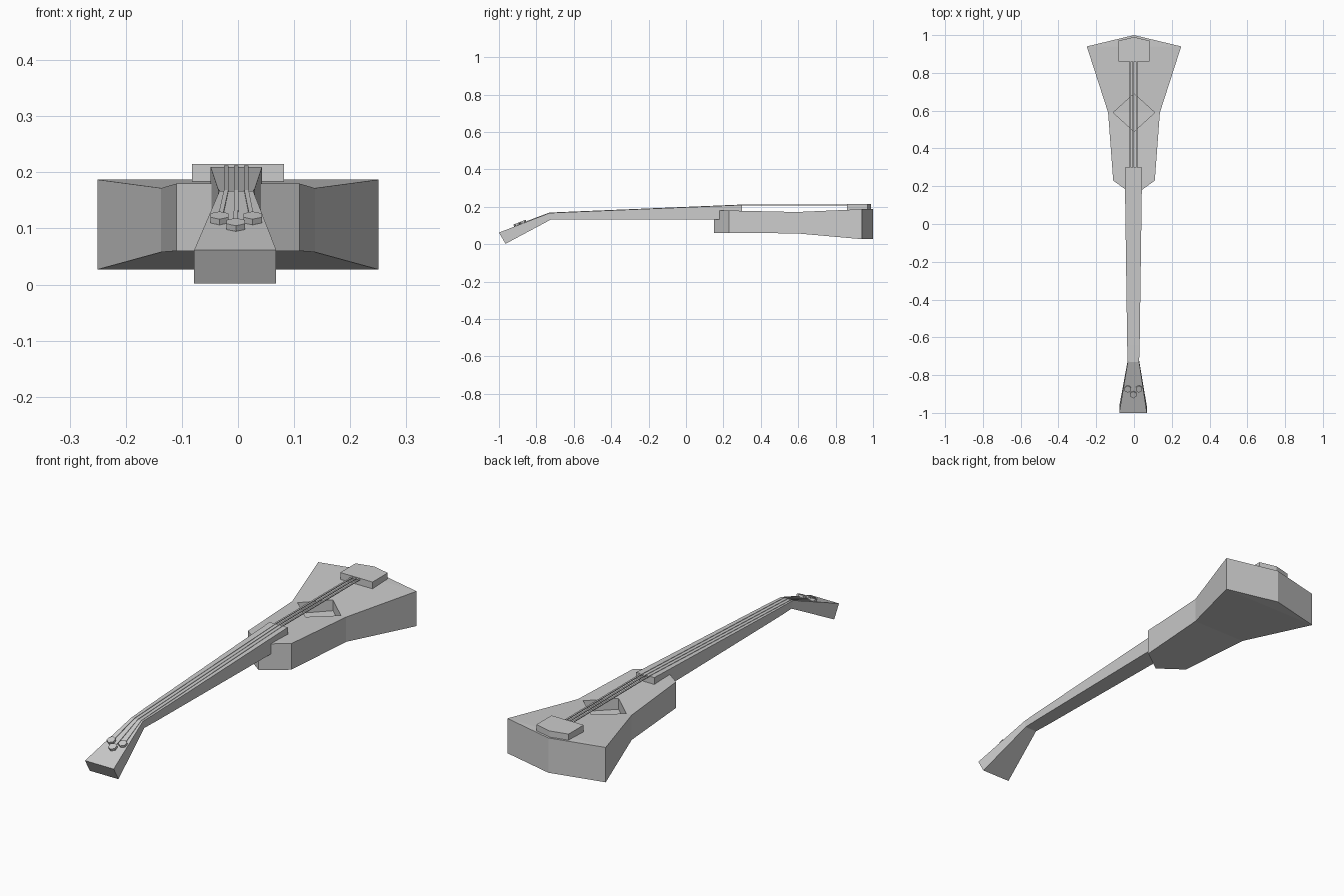
import bpy, bmesh, math
from mathutils import Vector, Matrix

cube = bpy.data.objects.get("Cube")
if cube:
    bpy.data.objects.remove(cube)

grey = bpy.data.materials.new("plain_grey")
grey.use_nodes = True
colour = (0.6, 0.6, 0.6, 1)
grey.diffuse_color = colour
grey.node_tree.nodes["Principled BSDF"].inputs["Base Color"].default_value = colour


def finish(bm, name):
    bmesh.ops.recalc_face_normals(bm, faces=bm.faces)
    mesh = bpy.data.meshes.new(name)
    bm.to_mesh(mesh)
    bm.free()
    mesh.materials.append(grey)
    obj = bpy.data.objects.new(name, mesh)
    bpy.context.collection.objects.link(obj)
    return obj


def loft(name, sections):
    """Join rectangular sections: centre x, half width, top (y, z), bottom (y, z)."""
    bm = bmesh.new()
    rings = []
    for cx, w, top, low in sections:
        rings.append([bm.verts.new(p) for p in (
            (cx - w, *top), (cx + w, *top), (cx + w, *low), (cx - w, *low))])
    for a, b in zip(rings, rings[1:]):
        for i in range(4):
            j = (i + 1) % 4
            bm.faces.new((a[i], a[j], b[j], b[i]))
    bm.faces.new(rings[0])
    bm.faces.new(rings[-1])
    return finish(bm, name)


# Body: flared outline with a folded top and bottom, and a sunken diamond
def make_body():
    # y, half width, bottom z, top z
    stations = [(0.15, 0, 0.06, 0.18), (0.23, 0.11, 0.06, 0.18),
                (0.59, 0.137, 0.058, 0.172), (0.94, 0.25, 0.027, 0.187),
                (1.0, 0, 0.027, 0.187)]
    bm = bmesh.new()
    right, left = [], []
    for y, w, low, top in stations:
        r = [bm.verts.new((-w, y, z)) for z in (low, top)]
        l = [bm.verts.new((w, y, z)) for z in (low, top)] if w else r
        right.append(r)
        left.append(l)
    # Diamond rim follows the folded top
    rim = [bm.verts.new(p) for p in ((-0.11, 0.59, 0.172), (0, 0.49, 0.174),
                                     (0.11, 0.59, 0.172), (0, 0.69, 0.1763))]
    floor = [bm.verts.new(v.co - Vector((0, 0, 0.05))) for v in rim]
    for i in range(4):
        j = (i + 1) % 4
        bm.faces.new((rim[i], rim[j], floor[j], floor[i]))
    bm.faces.new((floor[0], floor[1], floor[2]))
    bm.faces.new((floor[0], floor[2], floor[3]))
    for i in range(4):
        for side in (right, left):
            a, b = side[i], side[i + 1]
            bm.faces.new((a[0], b[0], b[1], a[1]))
        for k in (0, 1):
            ring = [right[i][k], left[i][k], left[i + 1][k], right[i + 1][k]]
            if k and i == 1:
                ring[3:3] = [rim[2], rim[1], rim[0]]
            elif k and i == 2:
                ring[1:1] = [rim[0], rim[3], rim[2]]
            bm.faces.new(list(dict.fromkeys(ring)))
    return finish(bm, "body")


make_body()

# Neck and angled head
loft("neck", [(-0.003, 0.046, (0.30, 0.21), (0.30, 0.133)),
              (-0.003, 0.033, (-0.64, 0.171), (-0.64, 0.133)),
              (-0.003, 0.03, (-0.73, 0.167), (-0.72, 0.133))])
loft("headstock", [(-0.003, 0.03, (-0.73, 0.167), (-0.72, 0.133)),
                   (-0.005, 0.073, (-1.0, 0.062), (-0.965, 0.002))])

# Tailpiece with a pointed back
bm = bmesh.new()
outline = [(-0.082, 0.86), (0.082, 0.86), (0.082, 0.97), (0, 0.99), (-0.082, 0.97)]
base = bm.faces.new([bm.verts.new((x, y, 0.18)) for x, y in outline])
ext = bmesh.ops.extrude_face_region(bm, geom=[base])
for v in ext["geom"]:
    if isinstance(v, bmesh.types.BMVert):
        v.co.z = 0.215
finish(bm, "tailpiece")

# Hexagonal tuning pegs lying on the head
tilt = Matrix.Rotation(math.atan2(0.105, 0.27), 4, "X")
pegs = [(-0.033, -0.873), (-0.004, -0.903), (0.026, -0.873)]
for n, (x, y) in enumerate(pegs):
    z = 0.167 + (y + 0.73) * 0.105 / 0.27 + 0.007
    bm = bmesh.new()
    bmesh.ops.create_cone(bm, cap_ends=True, segments=6, radius1=0.019,
                          radius2=0.019, depth=0.011,
                          matrix=Matrix.Translation((x, y, z)) @ tilt)
    finish(bm, f"tuning_peg_{n + 1}")

# Strings: thin strips from tailpiece over the neck to the pegs
for n, (x, y) in enumerate(pegs):
    sx = (-0.021, -0.003, 0.015)[n]
    z = 0.167 + (y + 0.73) * 0.105 / 0.27 + 0.004
    path = [(sx, 0.87, 0.211), (sx, 0.30, 0.212), (sx, -0.64, 0.173),
            (sx, -0.73, 0.169), (x, y, z)]
    loft(f"string_{n + 1}", [(px, 0.004, (py, pz), (py, pz - 0.004))
                             for px, py, pz in path])
